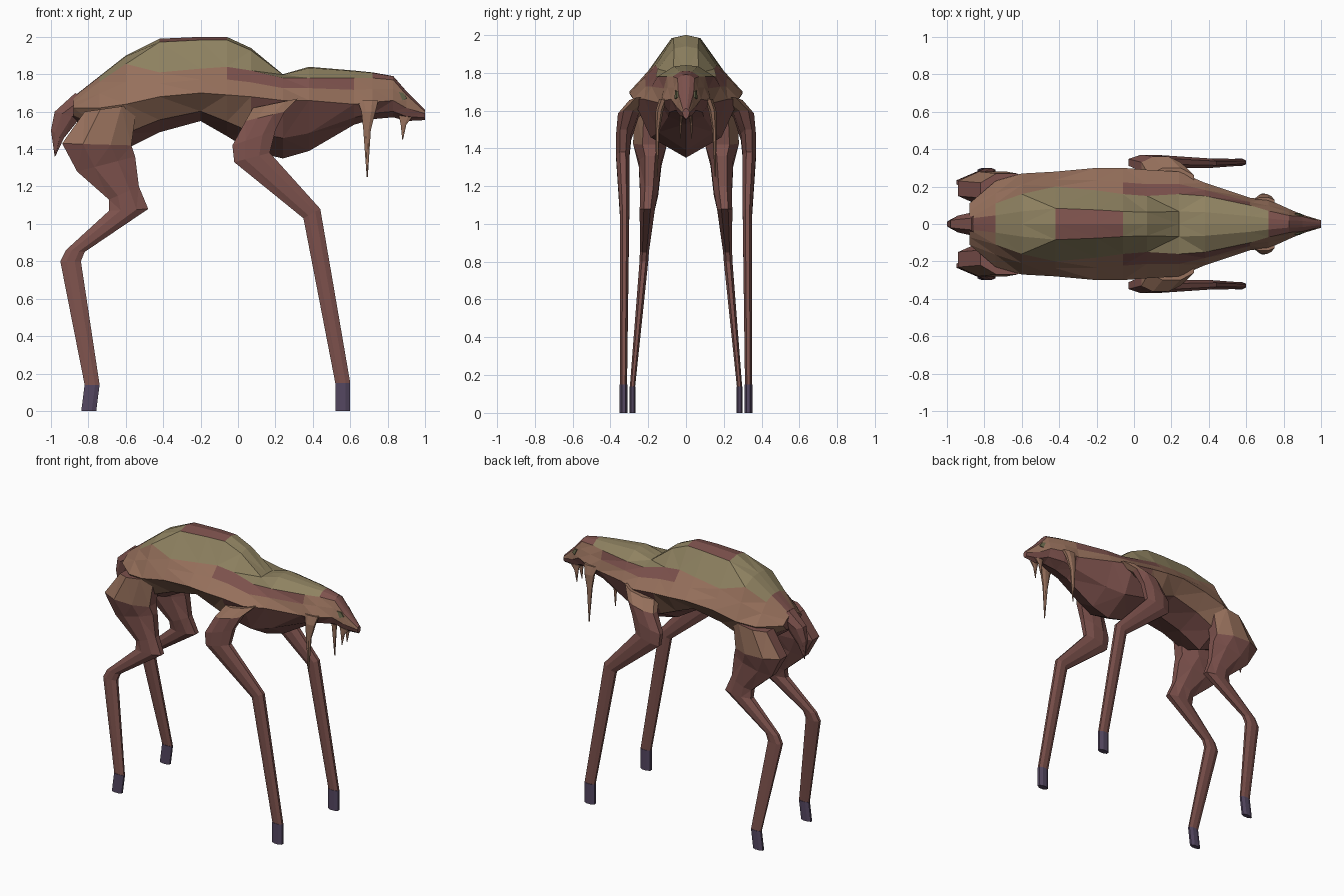
import bpy, bmesh

if "Cube" in bpy.data.objects:
    bpy.data.objects.remove(bpy.data.objects["Cube"])


def material(name, rgb):
    m = bpy.data.materials.new(name)
    lin = [((c + 0.055) / 1.055) ** 2.4 for c in rgb]
    m.diffuse_color = (*lin, 1)
    m.use_nodes = True
    m.node_tree.nodes["Principled BSDF"].inputs["Base Color"].default_value = m.diffuse_color
    return m


OLIVE, TAN, RED, HOOF, EYE = range(5)
MATS = [material("olive back", (0.56, 0.51, 0.38)), material("tan hide", (0.59, 0.44, 0.36)),
        material("red brown hide", (0.49, 0.32, 0.30)), material("purple hoof", (0.33, 0.28, 0.38)),
        material("dull green eye", (0.40, 0.40, 0.29))]


def loft(name, rings, rule):
    """Skin closed rings of points; rule(segment, side) gives the material."""
    bm = bmesh.new()
    vs = [[bm.verts.new(p) for p in r] for r in rings]
    n = len(rings[0])
    for i in range(len(vs) - 1):
        for j in range(n):
            k = (j + 1) % n
            f = bm.faces.new((vs[i][j], vs[i][k], vs[i + 1][k], vs[i + 1][j]))
            f.material_index = rule(i, j)
    for r, i in ((vs[0], 0), (vs[-1], len(vs) - 2)):
        bm.faces.new(r).material_index = rule(i, 0)
    bmesh.ops.recalc_face_normals(bm, faces=bm.faces)
    bmesh.ops.triangulate(bm, faces=bm.faces)
    me = bpy.data.meshes.new(name)
    bm.to_mesh(me)
    bm.free()
    for m in MATS:
        me.materials.append(m)
    ob = bpy.data.objects.new(name, me)
    bpy.context.collection.objects.link(ob)
    return ob


LIMB_SECTION = ((0, -.45), (0, .45), (.3, 1), (.7, 1), (1, .45), (1, -.45), (.7, -1), (.3, -1))


def limb(name, sections, rule, side=1):
    """Eight-sided limb; a section is back x, z, front x, z, centre y, half thickness."""
    rings = []
    for ax, az, bx, bz, y, h in sections:
        rings.append([(ax + (bx - ax) * t, side * (y + d * h), az + (bz - az) * t)
                      for t, d in LIMB_SECTION])
    return loft(name, rings, rule)


# Body and head: x, top z, back edge y and z, flank y and z, bottom z
BODY = [
    (-.88, 1.68, .07, 1.65, .11, 1.62, 1.56),
    (-.74, 1.79, .11, 1.76, .23, 1.62, 1.46),
    (-.60, 1.90, .16, 1.855, .27, 1.64, 1.40),
    (-.42, 1.99, .20, 1.81, .28, 1.68, 1.49),
    (-.20, 2.00, .18, 1.83, .30, 1.70, 1.55),
    (-.06, 2.00, .16, 1.84, .30, 1.69, 1.47),
    (.07, 1.94, .15, 1.82, .29, 1.68, 1.39),
    (.24, 1.80, .16, 1.78, .28, 1.66, 1.35),
    (.38, 1.84, .15, 1.78, .22, 1.66, 1.39),
    (.62, 1.82, .10, 1.78, .14, 1.64, 1.53),
    (.72, 1.81, .07, 1.78, .13, 1.65, 1.56),
    (.83, 1.79, .045, 1.77, .08, 1.66, 1.57),
    (.90, 1.71, .04, 1.69, .05, 1.62, 1.55),
    (1.0, 1.61, .015, 1.60, .02, 1.59, 1.555),
]


def body_ring(s):
    x, top, ey, ez, fy, fz, low = s
    # Ridge, stripe edge and belly edge follow from the back edge and flank
    pairs = [(ey * .42, top - (top - ez) * .1), (ey, ez),
             (ey + (fy - ey) * .45, ez + (fz - ez) * .45), (fy, fz),
             (fy * .67, low + (fz - low) * .35)]
    return ([(x, 0, top)] + [(x, y, z) for y, z in pairs] + [(x, 0, low)]
            + [(x, -y, z) for y, z in reversed(pairs)])


def body_colour(seg, j):
    band = min(j, 11 - j)
    if band <= 1:
        if seg == 0:
            return RED if band == 0 else TAN
        bare_patch = band == 0 and seg in (3, 4)
        return RED if seg >= 10 or bare_patch else OLIVE
    if band == 2:
        return RED if 5 <= seg <= 8 else TAN
    if band == 3:
        return TAN
    return TAN if band == 4 and seg < 6 else RED


loft("body", [body_ring(s) for s in BODY], body_colour)

# Tail
limb("tail", [(-.87, 1.70, -.74, 1.60, 0, .07), (-.98, 1.60, -.85, 1.56, 0, .045),
              (-1.0, 1.50, -.93, 1.46, 0, .025), (-.98, 1.36, -.975, 1.365, 0, .004)],
     lambda i, j: RED)

FRONT_LEG = [
    (.08, 1.62, .32, 1.67, .23, .07), (.04, 1.55, .25, 1.60, .305, .055),
    (-.03, 1.42, .20, 1.50, .33, .04), (-.02, 1.33, .17, 1.38, .335, .035),
    (.35, 1.03, .44, 1.08, .325, .025), (.52, .15, .60, .15, .33, .018)]
BACK_LEG = [
    (-.82, 1.60, -.54, 1.64, .18, .09), (-.94, 1.43, -.57, 1.42, .19, .09),
    (-.86, 1.28, -.55, 1.36, .19, .06), (-.69, 1.13, -.53, 1.20, .195, .048),
    (-.69, 1.07, -.48, 1.08, .205, .04), (-.92, .86, -.82, .85, .22, .024),
    (-.95, .80, -.84, .80, .223, .023), (-.82, .14, -.74, .14, .283, .014)]


def hoof(name, ankle, shift, side):
    """Slightly flared foot from the ankle section down to the ground."""
    ax, az, bx, bz, y, h = ankle
    limb(name, [(ax, az, bx, bz, y, h + .003), (ax + shift, 0, bx + shift, 0, y, h + .003)],
         lambda i, j: HOOF, side)


for side, label in ((1, "left"), (-1, "right")):
    # Legs and hooves
    limb("front_leg_" + label, FRONT_LEG, lambda i, j: TAN if i == 0 else RED, side)
    limb("back_leg_" + label, BACK_LEG, lambda i, j: TAN if i == 0 and 1 <= j <= 3 else RED, side)
    hoof("front_hoof_" + label, FRONT_LEG[-1], 0, side)
    hoof("back_hoof_" + label, BACK_LEG[-1], -.018, side)
    # Cheek tusk and small chin tusk
    limb("cheek_tusk_" + label, [(.64, 1.66, .75, 1.66, .12, .022), (.66, 1.60, .735, 1.60, .14, .02),
                                 (.67, 1.50, .71, 1.50, .15, .012), (.688, 1.25, .694, 1.25, .155, .003)],
         lambda i, j: TAN, side)
    limb("chin_tusk_" + label, [(.86, 1.58, .93, 1.57, .025, .010), (.87, 1.53, .90, 1.53, .028, .007),
                                (.878, 1.45, .882, 1.45, .03, .002)],
         lambda i, j: TAN, side)
    # Eye plate
    outline = ((.86, 1.705), (.885, 1.70), (.905, 1.67), (.88, 1.66))
    loft("eye_" + label, [[(x, side * (.051 + d - .34 * (x - .8825) - .18 * (z - 1.684)), z)
                           for x, z in outline] for d in (-.004, .004)], lambda i, j: EYE)
